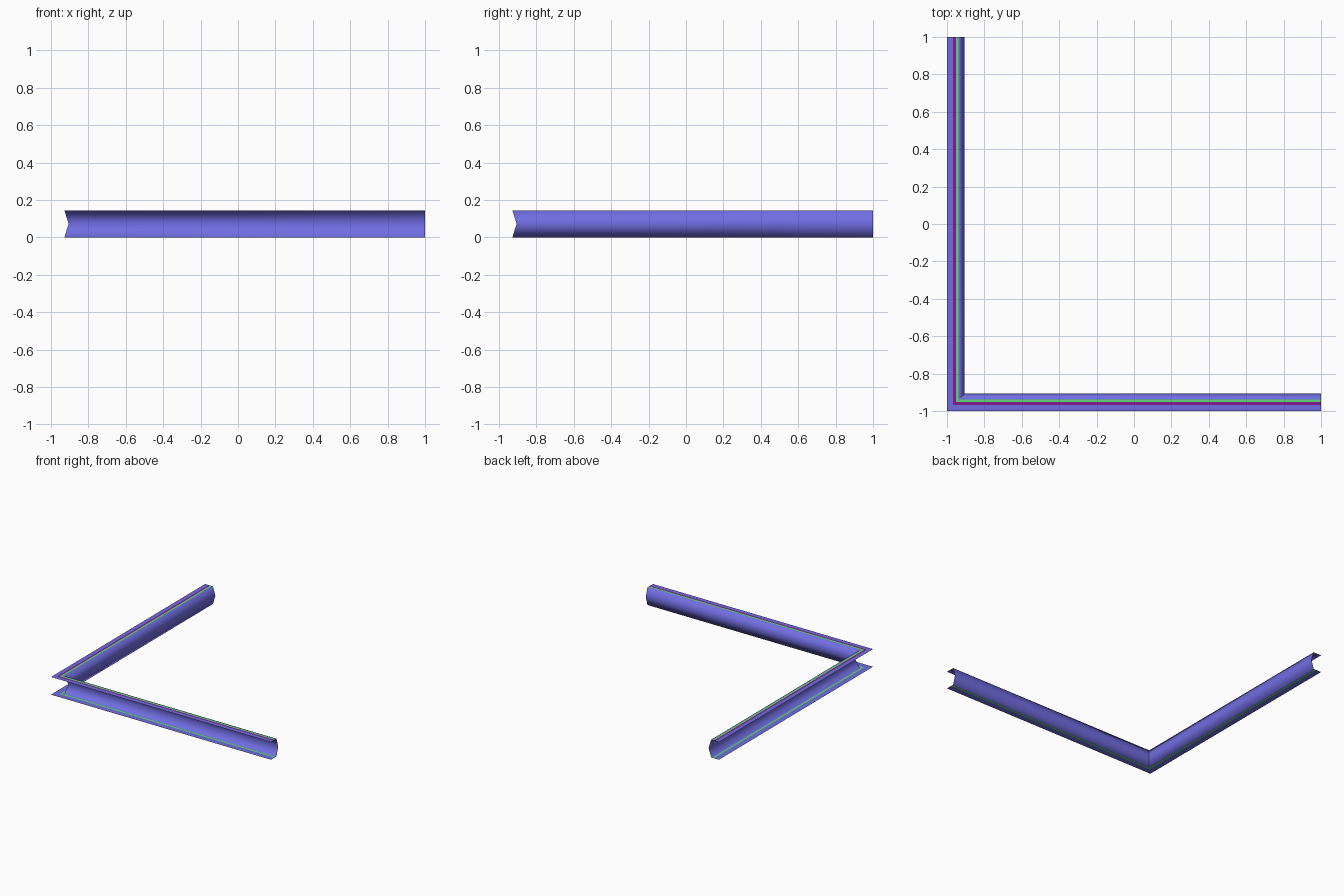
import bpy, bmesh

if "Cube" in bpy.data.objects:
    bpy.data.objects.remove(bpy.data.objects["Cube"])

def material(name, rgb):
    m = bpy.data.materials.new(name)
    m.diffuse_color = (*rgb, 1)
    m.use_nodes = True
    m.node_tree.nodes["Principled BSDF"].inputs["Base Color"].default_value = m.diffuse_color
    return m

MATS = [material("periwinkle_blue", (0.165, 0.155, 0.76)),
        material("leaf_green", (0.12, 0.68, 0.18)),
        material("purple", (0.24, 0.01, 0.28))]

H = 0.145            # rail height
EDGE, WEB, MID = -1.0, -0.928, -0.906   # outer lip, web root, web crown

def sweep_corner(name, profile, mats):
    """Sweep an open (offset, z) profile around the mitred L corner."""
    bm = bmesh.new()
    rows = []
    for d, z in profile:
        rows.append([bm.verts.new(p) for p in ((d, 1, z), (d, d, z), (1, d, z))])
    for a, b, m in zip(rows, rows[1:], mats):
        for i in range(2):
            f = bm.faces.new((a[i], a[i + 1], b[i + 1], b[i]))
            f.material_index = m
            f.smooth = True
    # the mitre stays crisp, the profile is smooth
    for a, b in zip(rows, rows[1:]):
        bm.edges.get((a[1], b[1])).smooth = False
    bmesh.ops.recalc_face_normals(bm, faces=bm.faces)
    top = max(bm.faces, key=lambda f: f.calc_center_median().z)
    if top.normal.z < 0:
        bmesh.ops.reverse_faces(bm, faces=bm.faces)
    me = bpy.data.meshes.new(name)
    bm.to_mesh(me)
    bm.free()
    for m in MATS:
        me.materials.append(m)
    ob = bpy.data.objects.new(name, me)
    bpy.context.collection.objects.link(ob)
    return ob

# top flange carries a purple and a green stripe, bottom flange a green one
top_cuts = [EDGE, -0.967, -0.953, -0.937, WEB]
top_cols = [0, 2, 1, 0]
low_cuts = [WEB, -0.937, -0.953, EDGE]
low_cols = [0, 1, 0]

# bowed web with a pointed crown
profile = [(d, H) for d in top_cuts] + [(MID, H / 2)] + [(d, 0) for d in low_cuts]
mats = top_cols + [0, 0] + low_cols
sweep_corner("corner_channel_rail", profile, mats)
